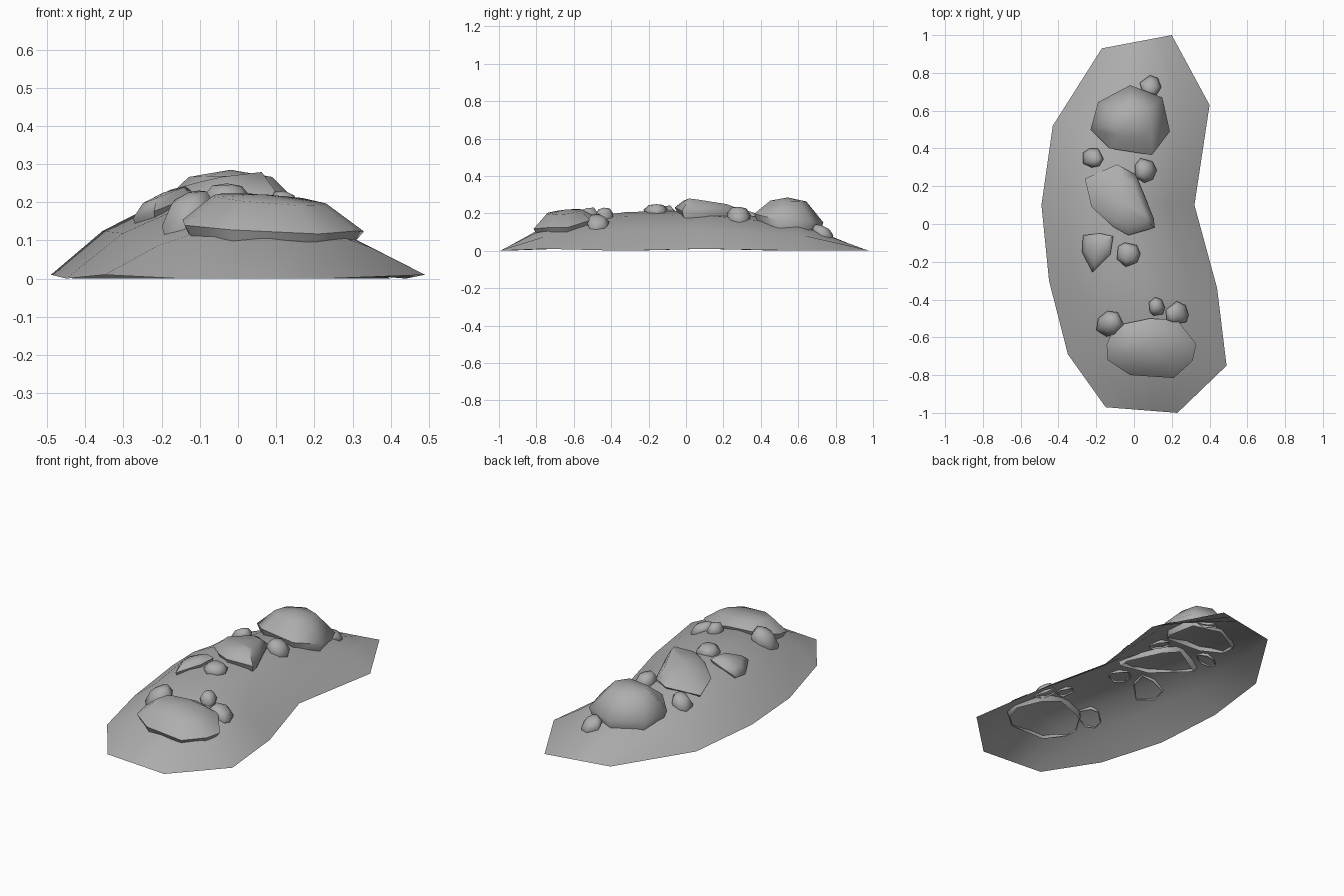
import bpy, bmesh, math, random
from mathutils import Vector
from mathutils.bvhtree import BVHTree

if "Cube" in bpy.data.objects:
    bpy.data.objects.remove(bpy.data.objects["Cube"])

random.seed(4)
stone = bpy.data.materials.new("stone grey")
stone.diffuse_color = (0.42, 0.42, 0.42, 1)
stone.use_nodes = True
stone.node_tree.nodes["Principled BSDF"].inputs["Base Color"].default_value = stone.diffuse_color


def finish(bm, name, angle):
    bmesh.ops.recalc_face_normals(bm, faces=bm.faces)
    # open shells: make sure they face up
    if sum(f.normal.z * f.calc_area() for f in bm.faces) < 0:
        bmesh.ops.reverse_faces(bm, faces=bm.faces)
    me = bpy.data.meshes.new(name)
    bm.to_mesh(me)
    me.materials.append(stone)
    ob = bpy.data.objects.new(name, me)
    bpy.context.collection.objects.link(ob)
    bpy.ops.object.select_all(action='DESELECT')
    ob.select_set(True)
    bpy.context.view_layer.objects.active = ob
    bpy.ops.object.shade_smooth_by_angle(angle=math.radians(angle))
    return ob


# Mound: arched cross-sections (left edge, right edge, ridge height), open below
rows = [((-0.17, 0.93), (0.20, 1.00), 0.0),
        ((-0.43, 0.52), (0.40, 0.63), 0.16),
        ((-0.49, 0.10), (0.32, 0.10), 0.217),
        ((-0.45, -0.30), (0.44, -0.34), 0.207),
        ((-0.35, -0.69), (0.49, -0.75), 0.15),
        ((-0.15, -0.97), (0.23, -1.00), 0.0)]
COLS = 6
bm = bmesh.new()
grid = []
for i, (l, r, h) in enumerate(rows):
    line = []
    for c in range(COLS + 1):
        t = c / COLS
        edge = 0.01 if i in (2, 4) and c in (0, COLS) else 0.0
        arch = max(0.0, math.sin(math.pi * t)) ** (0.8 if t < 0.5 else 0.9)
        line.append(bm.verts.new((l[0] + (r[0] - l[0]) * t,
                                  l[1] + (r[1] - l[1]) * t,
                                  max(edge, h * arch))))
    grid.append(line)
for a, b in zip(grid, grid[1:]):
    for c in range(COLS):
        bm.faces.new((a[c], b[c], b[c + 1], a[c + 1]))
bm.normal_update()
tree = BVHTree.FromBMesh(bm)
finish(bm, "mound", 60)
bm.free()


def ground(x, y):
    hit = tree.ray_cast(Vector((x, y, 2)), Vector((0, 0, -1)))[0]
    return hit.z if hit else 0.0


# Rock: rim sunk in the mound, bulging belly, shoulder and tilted crown
def rock(name, outline, top, gx=0.0, gy=0.0, shoulder=0.66, sink=0.012, belly=0.3):
    n = len(outline)
    cx = sum(p[0] for p in outline) / n
    cy = sum(p[1] for p in outline) / n
    bm = bmesh.new()

    def crown(x, y):
        return top + gx * (x - cx) + gy * (y - cy)

    rings = []
    for level, s in enumerate((0.88, 1.0, shoulder)):
        ring = []
        for k, (px, py) in enumerate(outline):
            x, y = cx + (px - cx) * s, cy + (py - cy) * s
            g = ground(x, y)
            rise = max(crown(x, y) - g, 0.025)
            deep = sink * (1.3 if k % 2 else 0.7)
            z = (g - deep, g + belly * rise, g + 0.86 * rise)[level]
            ring.append(bm.verts.new((x, y, z)))
        rings.append(ring)
    for a, b in zip(rings, rings[1:]):
        for k in range(n):
            j = (k + 1) % n
            bm.faces.new((a[k], a[j], b[j], b[k]))
    peak = bm.verts.new((cx, cy, top))
    for k in range(n):
        bm.faces.new((rings[-1][k], rings[-1][(k + 1) % n], peak))
    finish(bm, name, 62)
    bm.free()


# Three large boulders
rock("boulder_back", [(-.02, .735), (-.19, .645), (-.23, .50), (-.13, .40),
                      (.095, .365), (.19, .49), (.15, .67)],
     0.285, shoulder=0.52, sink=0.025)
rock("boulder_middle", [(-.09, .315), (-.26, .24), (-.225, .09), (-.11, -.015),
                        (-.03, -.06), (.11, -.02), (.105, .03), (.01, .26)],
     0.26, 0.2, -0.1, 0.72, sink=0.025)
rock("boulder_front", [(-.11, -.56), (-.145, -.64), (-.14, -.72), (-.02, -.80),
                       (.21, -.815), (.31, -.725), (.33, -.635), (.23, -.51),
                       (.085, -.50), (-.06, -.53)],
     0.22, -0.08, 0.1, 0.62, sink=0.025)

# Small stones, tilted with the slope: x, y, half width, half depth, top height
stones = [(.09, .73, .06, .06, .147), (-.22, .35, .056, .056, .215),
          (.06, .285, .065, .065, .243), (-.03, -.16, .066, .072, .25),
          (.12, -.44, .047, .052, .235), (.23, -.475, .062, .065, .20),
          (-.13, -.53, .072, .075, .24)]
for i, (x, y, w, d, top) in enumerate(stones):
    n = 7
    pts = []
    for k in range(n):
        a = 2 * math.pi * (k + random.uniform(-.2, .2)) / n
        r = random.uniform(0.9, 1.06)
        pts.append((x + w * r * math.cos(a), y + d * r * math.sin(a)))
    gx = (ground(x + .05, y) - ground(x - .05, y)) * 9
    gy = (ground(x, y + .05) - ground(x, y - .05)) * 9
    rock("stone_%d" % (i + 1), pts, top - 0.55 * w * math.hypot(gx, gy),
         gx, gy, 0.62)

# Wedge-shaped stone
rock("stone_wedge", [(-.27, -.06), (-.275, -.15), (-.22, -.255), (-.125, -.16),
                     (-.11, -.065), (-.18, -.05)], 0.225, 0.4, 0.0, 0.68)
